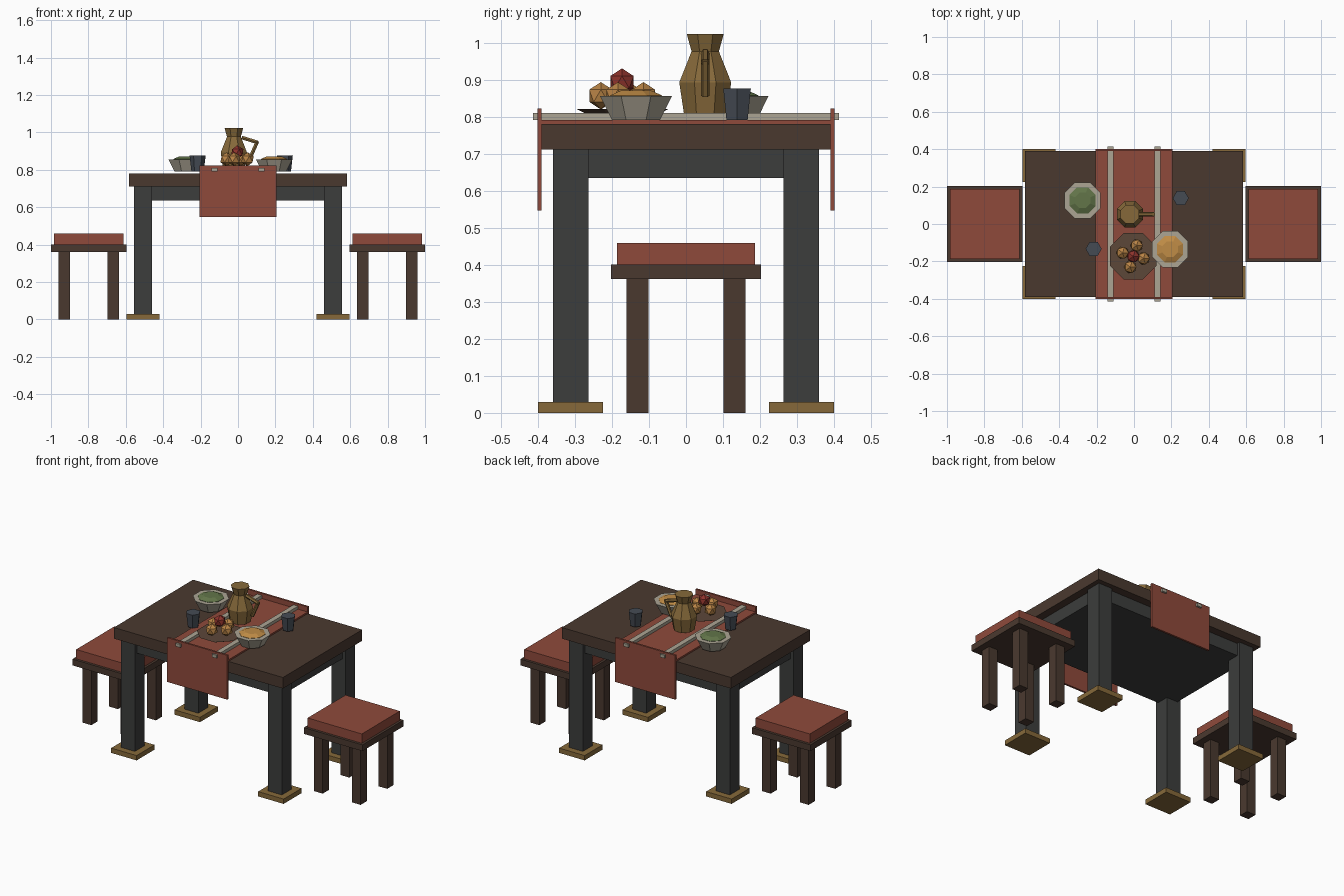
import bpy, math
from mathutils import Vector

if "Cube" in bpy.data.objects:
    bpy.data.objects.remove(bpy.data.objects["Cube"])


def mat(name, hexcol):
    rgb = [int(hexcol[i:i + 2], 16) / 255 for i in (0, 2, 4)]
    lin = [c / 12.92 if c < 0.04 else ((c + 0.055) / 1.055) ** 2.4 for c in rgb]
    m = bpy.data.materials.new(name)
    m.diffuse_color = (*lin, 1)
    m.use_nodes = True
    m.node_tree.nodes["Principled BSDF"].inputs["Base Color"].default_value = m.diffuse_color
    return m


WOOD, IRON = mat("wood", "4a392f"), mat("iron", "3c3d3c")
RED, GOLD = mat("red_cloth", "8f4a3b"), mat("brass", "86693a")
LINEN, CLAY = mat("linen", "aca594"), mat("stoneware", "aca594")
PLATE, CUP = mat("plate_wood", "5c4739"), mat("dark_glaze", "454b54")
GREEN, STEW = mat("greens", "627549"), mat("stew", "c08c46")
ORANGE, APPLE = mat("orange_fruit", "b98446"), mat("red_fruit", "8e332c")


def mesh_obj(name, verts, faces, m):
    me = bpy.data.meshes.new(name)
    me.from_pydata(verts, [], faces)
    me.materials.append(m)
    o = bpy.data.objects.new(name, me)
    bpy.context.collection.objects.link(o)
    return o


def box(name, x, y, z, m):
    """Box from (min, max) ranges."""
    v = [(a, b, c) for c in z for b in y for a in x]
    f = [(0, 2, 3, 1), (4, 5, 7, 6), (0, 1, 5, 4),
         (2, 6, 7, 3), (0, 4, 6, 2), (1, 3, 7, 5)]
    return mesh_obj(name, v, f, m)


def cbox(name, cx, cy, hx, hy, z, m):
    return box(name, (cx - hx, cx + hx), (cy - hy, cy + hy), z, m)


def turned(name, cx, cy, profile, n, m, phase=0.0):
    """Closed faceted lathe from (radius, z) points, bottom to top."""
    v = [(cx + r * math.cos(phase + math.tau * i / n),
          cy + r * math.sin(phase + math.tau * i / n), z)
         for r, z in profile for i in range(n)]
    f = [(k * n + i, k * n + (i + 1) % n, (k + 1) * n + (i + 1) % n, (k + 1) * n + i)
         for k in range(len(profile) - 1) for i in range(n)]
    f.append(tuple(reversed(range(n))))
    f.append(tuple(range(len(v) - n, len(v))))
    return mesh_obj(name, v, f, m)


def rod(name, a, b, r, m):
    a, b = Vector(a), Vector(b)
    o = turned(name, 0, 0, [(r, 0), (r, (b - a).length)], 6, m)
    o.rotation_euler = (b - a).to_track_quat('Z', 'Y').to_euler()
    o.location = a


def fruit(name, x, y, z, m):
    bpy.ops.mesh.primitive_ico_sphere_add(subdivisions=1, radius=0.037, location=(x, y, z))
    o = bpy.context.object
    o.name = name
    o.data.materials.append(m)


# Table
box("table_top", (-0.583, 0.583), (-0.39, 0.39), (0.712, 0.781), WOOD)
box("apron", (-0.535, 0.535), (-0.34, 0.34), (0.635, 0.712), IRON)
for sx in (-1, 1):
    for sy in (-1, 1):
        cbox("table_leg", sx * 0.507, sy * 0.312, 0.048, 0.048, (0.03, 0.712), IRON)
        cbox("foot_plate", sx * 0.507, sy * 0.312, 0.088, 0.088, (0, 0.03), GOLD)

# Runner with hanging ends and stripes
box("runner", (-0.207, 0.207), (-0.392, 0.392), (0.781, 0.791), RED)
for s in (-1, 1):
    cbox("runner_flap", 0, s * 0.396, 0.207, 0.006, (0.547, 0.823), RED)
    cbox("runner_stripe", s * 0.125, 0, 0.016, 0.414, (0.791, 0.81), LINEN)

# Stools
for s in (-1, 1):
    c = s * 0.798
    cbox("stool_seat", c, 0, 0.202, 0.203, (0.362, 0.401), WOOD)
    cbox("stool_cushion", c, 0, 0.187, 0.187, (0.401, 0.459), RED)
    for sx in (-1, 1):
        for sy in (-1, 1):
            cbox("stool_leg", c + sx * 0.131, sy * 0.131, 0.03, 0.03, (0, 0.362), WOOD)

# Jug and handle
P8 = math.pi / 8
turned("jug", -0.022, 0.052, [(0.062, 0.807), (0.076, 0.893), (0.04, 0.977), (0.054, 1.024)],
       8, GOLD, P8)
rod("jug_handle_top", (0.02, 0.052, 0.973), (0.107, 0.052, 0.946), 0.011, GOLD)
rod("jug_handle_side", (0.104, 0.052, 0.953), (0.062, 0.052, 0.857), 0.011, GOLD)

# Bowls with food
for x, y, m, food in ((0.193, -0.135, STEW, "stew"), (-0.275, 0.126, GREEN, "greens")):
    turned("bowl", x, y, [(0.07, 0.791), (0.105, 0.856)], 8, CLAY, P8)
    turned(food, x, y, [(0.076, 0.85), (0.076, 0.858), (0.045, 0.871)], 8, m, P8)

# Cups
for x, y in ((0.25, 0.138), (-0.216, -0.133)):
    turned("cup", x, y, [(0.033, 0.791), (0.043, 0.877)], 6, CUP)

# Plate of fruit
turned("plate", -0.004, -0.172, [(0.11, 0.81), (0.134, 0.821)], 8, PLATE, P8)
for dx, dy in ((0.018, 0.057), (-0.057, 0.018), (0.055, -0.012), (-0.016, -0.058)):
    fruit("orange_fruit", -0.004 + dx, -0.172 + dy, 0.857, ORANGE)
fruit("red_fruit", -0.004, -0.173, 0.894, APPLE)
